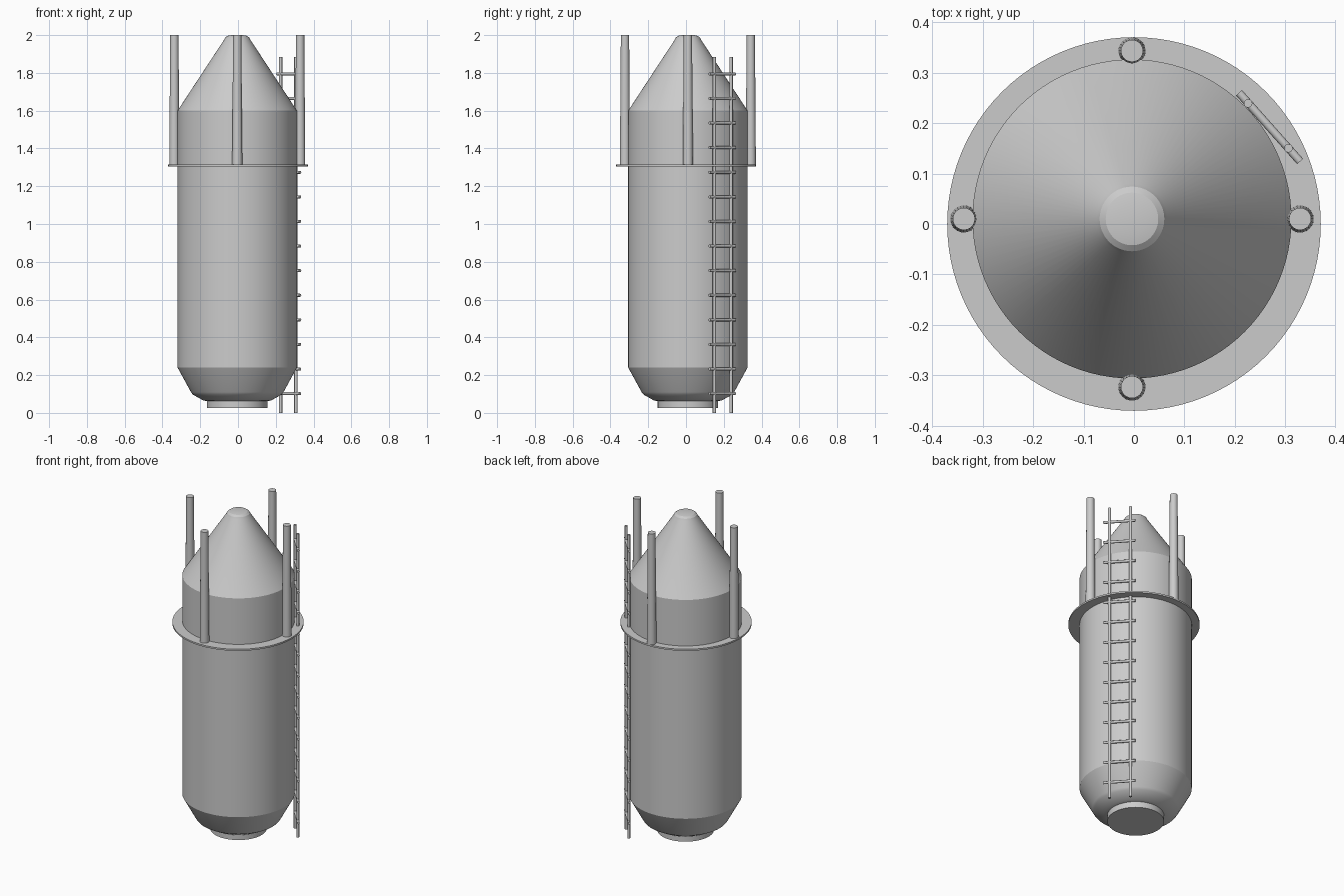
import bpy, bmesh, math
from mathutils import Vector

if "Cube" in bpy.data.objects:
    bpy.data.objects.remove(bpy.data.objects["Cube"])

CX, CY = -0.004, 0.01   # axis of the tank


def finish(name, bm, angle=30):
    bmesh.ops.recalc_face_normals(bm, faces=bm.faces)
    me = bpy.data.meshes.new(name)
    bm.to_mesh(me)
    bm.free()
    ob = bpy.data.objects.new(name, me)
    bpy.context.collection.objects.link(ob)
    bpy.ops.object.select_all(action='DESELECT')
    ob.select_set(True)
    bpy.context.view_layer.objects.active = ob
    bpy.ops.object.shade_smooth_by_angle(angle=math.radians(angle))
    return ob


def lathe(name, profile, cx, cy, n=64, angle=30):
    """Closed solid of revolution from (radius, z) pairs."""
    bm = bmesh.new()
    rings = [[bm.verts.new((cx + r * math.cos(2 * math.pi * i / n),
                            cy + r * math.sin(2 * math.pi * i / n), z))
              for i in range(n)] for r, z in profile]
    for a, b in zip(rings, rings[1:]):
        for i in range(n):
            j = (i + 1) % n
            bm.faces.new((a[i], a[j], b[j], b[i]))
    bm.faces.new(rings[0])
    bm.faces.new(rings[-1])
    return finish(name, bm, angle)


def rod(name, start, end, r, n=12):
    a, b = Vector(start), Vector(end)
    bm = bmesh.new()
    bmesh.ops.create_cone(bm, cap_ends=True, segments=n, radius1=r,
                          radius2=r, depth=(b - a).length)
    ob = finish(name, bm)
    ob.rotation_mode = 'QUATERNION'
    ob.rotation_quaternion = (b - a).to_track_quat('Z', 'Y')
    ob.location = (a + b) / 2
    return ob


# Tank body with stepped foot and conical roof
lathe("tank_body", [(0.16, 0.025), (0.16, 0.062), (0.18, 0.066), (0.235, 0.097),
                    (0.245, 0.11), (0.316, 0.24), (0.316, 1.60), (0.07, 1.975),
                    (0.064, 1.987), (0.052, 1.996), (0.03, 2.0)], CX, CY, 96, 25)

# Walkway flange
lathe("flange", [(0.37, 1.304), (0.37, 1.314)], 0, 0, 96)

# Four tapered posts standing on the flange
for k, side in enumerate(("right", "back", "left", "front")):
    a = k * math.pi / 2
    lathe("post_" + side, [(0.027, 1.308), (0.022, 2.0)],
          CX + 0.333 * math.cos(a), CY + 0.333 * math.sin(a), 24)

# Ladder: two rails and evenly spaced rungs
for i, (x, y) in enumerate(((0.226, 0.239), (0.306, 0.15))):
    rod(f"ladder_rail_{i + 1}", (x, y, 0), (x, y, 1.885), 0.0085)
for i in range(14):
    z = 0.102 + i * 0.1302
    rod(f"ladder_rung_{i + 1}", (0.208, 0.26, z), (0.329, 0.124, z), 0.008)
